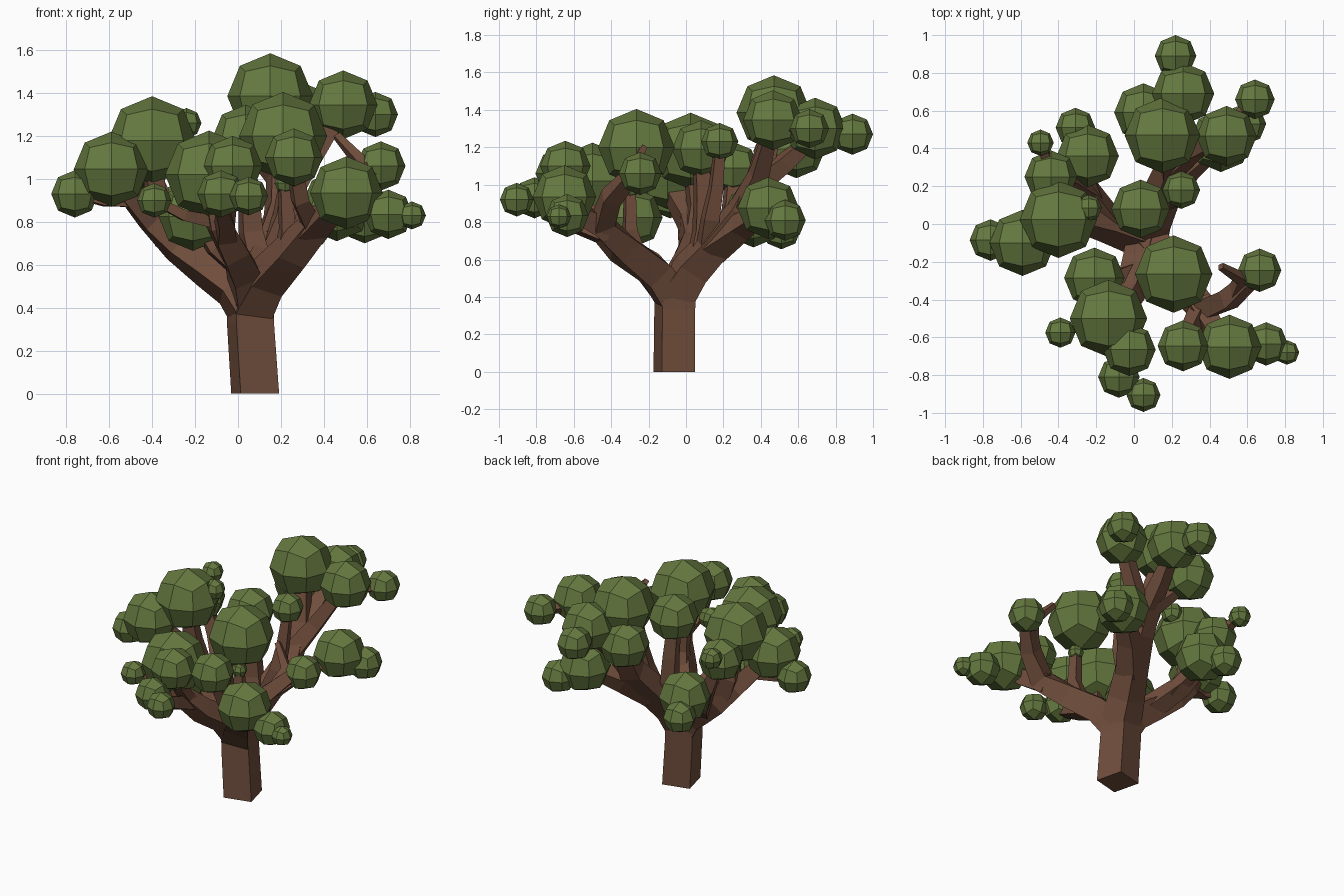
import bpy, bmesh, math
from mathutils import Vector


def material(name, color):
    m = bpy.data.materials.new(name)
    m.diffuse_color = color
    return m


BARK = material("bark", (0.16, 0.075, 0.045, 1))
LEAF = material("leaf", (0.13, 0.19, 0.05, 1))


def finish(bm, name, mat):
    bmesh.ops.recalc_face_normals(bm, faces=bm.faces)
    me = bpy.data.meshes.new(name)
    bm.to_mesh(me)
    bm.free()
    me.materials.append(mat)
    ob = bpy.data.objects.new(name, me)
    bpy.context.collection.objects.link(ob)
    return ob


def limb(name, points, r0, r1):
    # Four-sided tapering tube along a path
    pts = [Vector(p) for p in points]
    bm = bmesh.new()
    rings = []
    for i, p in enumerate(pts):
        a, b = pts[max(i - 1, 0)], pts[min(i + 1, len(pts) - 1)]
        q = Vector((0, 0, 1)).rotation_difference((b - a).normalized())
        if p.z == 0:
            q.identity()
        r = r0 + (r1 - r0) * i / (len(pts) - 1)
        ring = []
        for k in range(4):
            t = math.radians(59 + 90 * k)
            ring.append(bm.verts.new(p + q @ Vector((r * math.cos(t), r * math.sin(t), 0))))
        rings.append(ring)
    for s, e in zip(rings, rings[1:]):
        for k in range(4):
            bm.faces.new((s[k], s[(k + 1) % 4], e[(k + 1) % 4], e[k]))
    bm.faces.new(rings[0])
    bm.faces.new(rings[-1])
    return finish(bm, name, BARK)


def clumps(name, balls):
    # Each clump is a cube divided once and pushed out to a sphere
    for i, (x, y, z, r) in enumerate(balls):
        bm = bmesh.new()
        bmesh.ops.create_cube(bm, size=2)
        bmesh.ops.subdivide_edges(bm, edges=bm.edges[:], cuts=1, use_grid_fill=True)
        for v in bm.verts:
            v.co = v.co.normalized() * r + Vector((x, y, z))
        finish(bm, f"{name}_{i + 1}", LEAF)


# Trunk
limb("trunk", [(.08, -.0625, 0), (.058, -.06, .33), (.06, -.055, .52)], .13, .125)

# Left limb and its forks
limb("left_limb", [(.05, -.06, .4), (-.02, -.04, .5), (-.14, 0, .585), (-.28, .04, .69),
                   (-.4, .02, .81), (-.5, -.05, .93), (-.6, -.1, 1.04)], .125, .06)
limb("left_outer_branch", [(-.48, -.04, .9), (-.62, -.08, .9), (-.75, -.085, .93)], .045, .03)
limb("left_upright_branch", [(-.3, .04, .7), (-.38, .06, .88), (-.4, .03, 1.1)], .08, .05)
limb("left_back_branch", [(-.12, 0, .57), (-.24, .17, .7), (-.34, .24, .87), (-.43, .25, 1.08),
                          (-.49, .42, 1.17)], .085, .03)
limb("left_low_branch", [(-.2, .12, .65), (-.25, .25, .76), (-.25, .36, .83), (-.31, .5, .76)], .06, .03)
clumps("left_leaves", [(-.4, .025, 1.18, .205), (-.24, .085, 1.26, .07), (-.59, -.1, 1.045, .175),
                       (-.76, -.085, .93, .11), (-.44, .25, 1.09, .14), (-.245, .36, .83, .165),
                       (-.31, .51, .76, .105), (-.495, .43, 1.18, .07)])

# Front limb and its forks
limb("front_limb", [(.06, -.08, .42), (.03, -.2, .56), (-.02, -.36, .66), (-.09, -.48, .79),
                    (-.13, -.5, 1.0)], .11, .06)
limb("front_outer_branch", [(-.06, -.43, .73), (-.06, -.62, .8), (-.08, -.8, .89), (.05, -.9, .92)], .065, .03)
limb("front_upper_branch", [(-.06, -.45, .76), (-.04, -.58, .9), (-.02, -.66, 1.05)], .05, .035)
limb("front_low_branch", [(0, -.25, .59), (-.11, -.29, .68), (-.2, -.29, .82)], .06, .04)
limb("front_side_branch", [(-.1, -.48, .8), (-.25, -.54, .83), (-.39, -.57, .9)], .045, .025)
clumps("front_leaves", [(-.21, -.285, .825, .16), (-.39, -.575, .9, .08), (-.135, -.5, 1.02, .205),
                        (-.025, -.665, 1.06, .14), (-.08, -.81, .93, .11), (.05, -.905, .92, .09)])

# Right limb and its forks
limb("right_limb", [(.06, -.07, .4), (.13, -.16, .53), (.25, -.32, .66), (.37, -.45, .79),
                    (.5, -.4, .93), (.6, -.31, 1.03), (.66, -.24, 1.06)], .125, .04)
limb("right_tip_branch", [(.54, -.36, .97), (.57, -.29, 1.08), (.46, -.225, 1.2)], .055, .022)
limb("right_outer_branch", [(.34, -.42, .76), (.42, -.56, .84), (.52, -.64, .92), (.7, -.63, .84),
                            (.8, -.68, .83)], .085, .025)
limb("right_front_branch", [(.35, -.45, .78), (.29, -.57, .9), (.26, -.64, 1.08)], .06, .04)
limb("right_inner_branch", [(.2, -.25, .6), (.23, -.3, .76), (.22, -.3, .95), (.21, -.27, 1.15)], .055, .03)
clumps("right_leaves", [(.665, -.245, 1.06, .115), (.505, -.65, .935, .17), (.7, -.635, .835, .115),
                        (.81, -.68, .83, .065), (.26, -.645, 1.1, .135), (.21, -.265, 1.2, .205),
                        (.22, -.3, .98, .05)])

# Back limb and its forks
limb("back_limb", [(.06, -.06, .41), (.09, .03, .55), (.15, .16, .69), (.2, .29, .85),
                   (.2, .39, 1.04), (.16, .46, 1.3)], .13, .065)
limb("back_low_branch", [(.15, .15, .67), (.28, .29, .77), (.44, .42, .86), (.59, .53, .81)], .1, .035)
limb("back_right_branch", [(.2, .3, .87), (.31, .39, 1.05), (.47, .46, 1.3), (.64, .66, 1.3)], .08, .035)
limb("back_outer_branch", [(.2, .37, 1.0), (.23, .53, 1.12), (.26, .68, 1.25), (.22, .88, 1.27)], .075, .035)
limb("back_left_branch", [(.2, .36, .98), (.12, .48, 1.07), (.05, .58, 1.16)], .055, .035)
limb("middle_branch", [(.1, .06, .58), (.06, .09, .75), (.05, .09, .92), (.035, .08, 1.13)], .075, .05)
limb("middle_back_branch", [(.14, .11, .64), (.21, .13, .82), (.23, .16, .98), (.25, .18, 1.2)], .07, .035)
clumps("back_leaves", [(.22, .89, 1.27, .11), (.26, .69, 1.3, .165), (.64, .66, 1.3, .105),
                       (.05, .59, 1.19, .155), (.15, .47, 1.385, .2), (.49, .465, 1.345, .16),
                       (.46, .44, .875, .165), (.59, .53, .81, .11), (.25, .18, 1.23, .1),
                       (.035, .08, 1.19, .155)])
